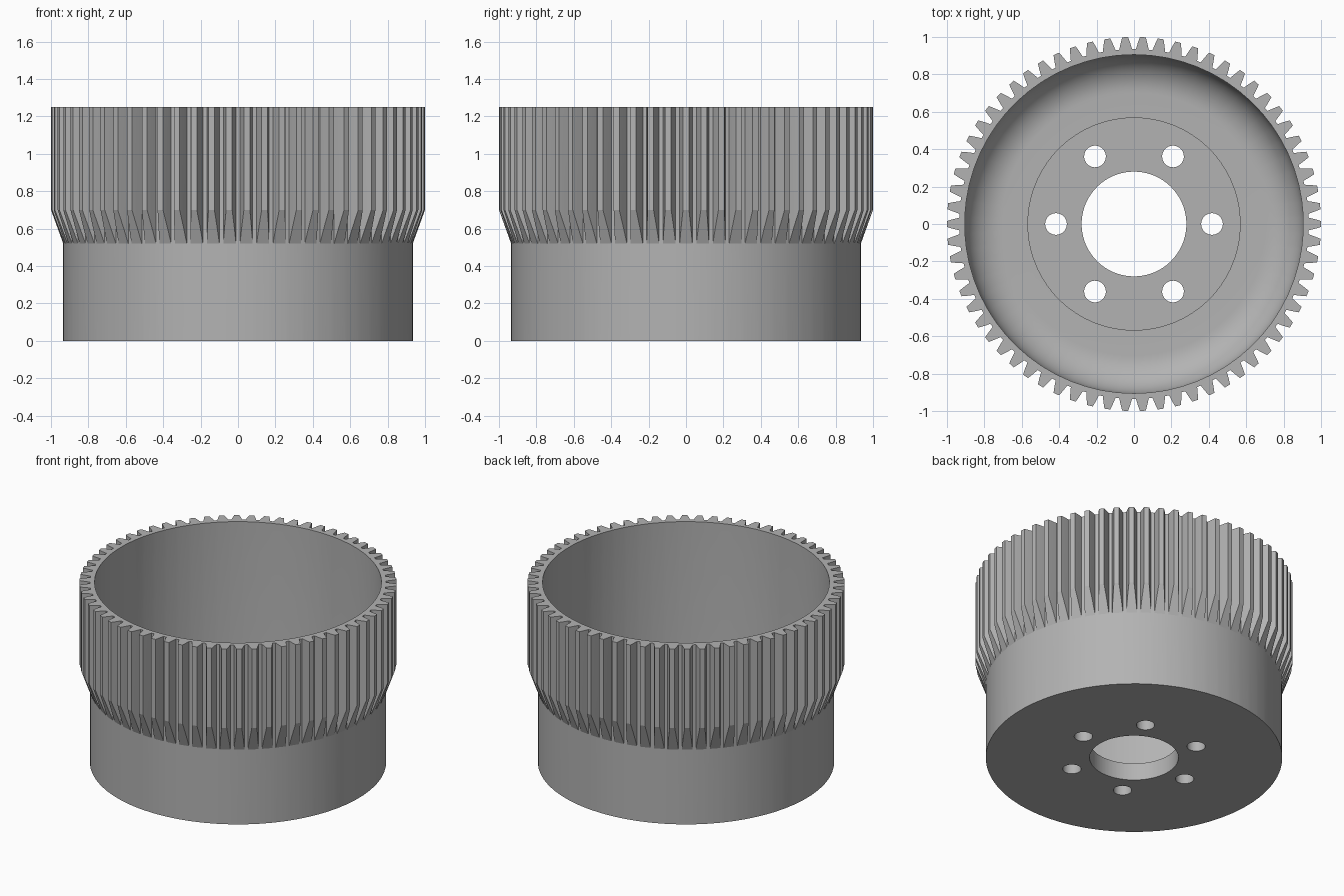
import bpy, bmesh
from math import pi, sin, cos, radians
from mathutils import Matrix

cube = bpy.data.objects.get("Cube")
if cube:
    bpy.data.objects.remove(cube, do_unlink=True)

TEETH = 66
ROOT, TIP = 0.935, 1.0
TOP, ROOT_Z, TIP_Z = 1.25, 0.52, 0.70
BORE, BOSS, INNER, FILLET = 0.28, 0.57, 0.905, 0.2
FLOOR, BOSS_Z = 0.09, 0.12

steel = bpy.data.materials.new("grey_steel")
steel.use_nodes = True
grey = (0.45, 0.45, 0.45, 1)
steel.diffuse_color = grey
steel.node_tree.nodes["Principled BSDF"].inputs["Base Color"].default_value = grey


def make_object(name, bm):
    bmesh.ops.recalc_face_normals(bm, faces=bm.faces)
    mesh = bpy.data.meshes.new(name)
    bm.to_mesh(mesh)
    bm.free()
    obj = bpy.data.objects.new(name, mesh)
    bpy.context.collection.objects.link(obj)
    mesh.materials.append(steel)
    return obj


bm = bmesh.new()


def point(r, angle, z):
    return bm.verts.new((r * cos(angle), r * sin(angle), z))


# Half tooth section: radius and half width, from root to tip
flank = [(ROOT, 0.034), (0.967, 0.026), (TIP, 0.016)]
section = [(r, -w / r) for r, w in flank] + [(r, w / r) for r, w in reversed(flank)]
root_angle = section[-1][1]
centres = [2 * pi * i / TEETH for i in range(TEETH)]


def run_out(r):
    return ROOT_Z + (TIP_Z - ROOT_Z) * (r - ROOT) / (TIP - ROOT)


# Teeth: prisms whose lower ends run out along a cone into the drum
upper, lower = [], []
for c in centres:
    hi = [point(r, c + a, TOP) for r, a in section]
    lo = [point(r, c + a, run_out(r)) for r, a in section]
    for j in range(len(section) - 1):
        bm.faces.new((hi[j], hi[j + 1], lo[j + 1], lo[j]))
    bm.faces.new(hi)
    bm.faces.new(lo)
    upper += [hi[0], hi[-1]]
    lower += [lo[0], lo[-1]]


def ring(r, z):
    return [point(r, c + s * root_angle, z) for c in centres for s in (-1, 1)]


def bridge(a, b):
    n = len(a)
    for i in range(n):
        k = (i + 1) % n
        bm.faces.new((a[i], a[k], b[k], b[i]))


# Root surface between neighbouring teeth
for i in range(1, len(upper), 2):
    k = (i + 1) % len(upper)
    bm.faces.new((upper[i], upper[k], lower[k], lower[i]))

# Drum wall, base, centre bore, raised boss, filleted floor and inner wall
profile = [(ROOT, 0), (BORE, 0), (BORE, BOSS_Z), (BOSS, BOSS_Z), (BOSS, FLOOR)]
for i in range(13):
    t = pi / 2 * i / 12
    profile.append((INNER - FILLET + FILLET * sin(t), FLOOR + FILLET * (1 - cos(t))))
profile.append((INNER, TOP))
loops = [lower] + [ring(r, z) for r, z in profile] + [upper]
for a, b in zip(loops, loops[1:]):
    bridge(a, b)
drum = make_object("toothed_drum", bm)

# Six bolt holes around the bore
bm = bmesh.new()
for i in range(6):
    place = Matrix.Rotation(i * pi / 3, 4, 'Z') @ Matrix.Translation((0.417, 0, 0.1))
    bmesh.ops.create_cone(bm, cap_ends=True, segments=32, radius1=0.058,
                          radius2=0.058, depth=0.5, matrix=place)
cutter = make_object("bolt_hole_cutter", bm)
cutter.hide_render = True

bpy.ops.object.select_all(action='DESELECT')
drum.select_set(True)
bpy.context.view_layer.objects.active = drum
cut = drum.modifiers.new("bolt_holes", 'BOOLEAN')
cut.operation = 'DIFFERENCE'
cut.solver = 'EXACT'
cut.object = cutter
bpy.ops.object.modifier_apply(modifier=cut.name)
bpy.data.objects.remove(cutter, do_unlink=True)

bpy.ops.object.shade_smooth_by_angle(angle=radians(15))
